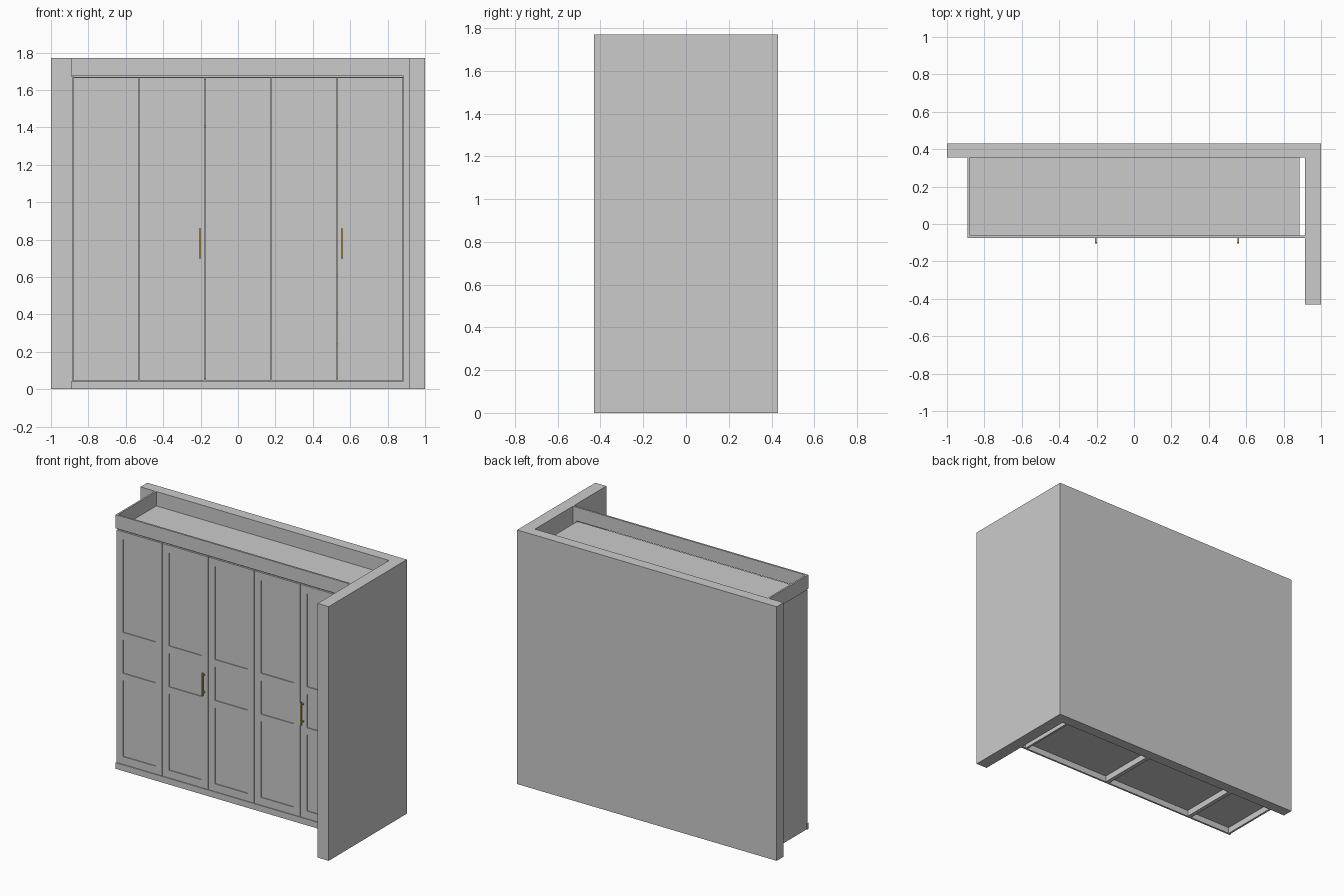
import bpy, bmesh
from mathutils import Vector

if "Cube" in bpy.data.objects:
    bpy.data.objects.remove(bpy.data.objects["Cube"])


def add_box(bm, x0, x1, y0, y1, z0, z1):
    v = bmesh.ops.create_cube(bm, size=1)["verts"]
    for p in v:
        p.co = Vector(((x0 + x1) / 2 + p.co.x * (x1 - x0),
                       (y0 + y1) / 2 + p.co.y * (y1 - y0),
                       (z0 + z1) / 2 + p.co.z * (z1 - z0)))


def finish(name, bm, mat=None):
    me = bpy.data.meshes.new(name)
    bm.to_mesh(me)
    bm.free()
    ob = bpy.data.objects.new(name, me)
    bpy.context.collection.objects.link(ob)
    if mat:
        me.materials.append(mat)
    return ob


def boxes(name, items, mat=None):
    bm = bmesh.new()
    for b in items:
        add_box(bm, *b)
    return finish(name, bm, mat)


def prism(name, pts, to_3d, offset):
    bm = bmesh.new()
    f = bm.faces.new([bm.verts.new(to_3d(a, b)) for a, b in pts])
    r = bmesh.ops.extrude_face_region(bm, geom=[f])
    bmesh.ops.translate(bm, vec=offset,
                        verts=[g for g in r["geom"] if isinstance(g, bmesh.types.BMVert)])
    bmesh.ops.recalc_face_normals(bm, faces=bm.faces)
    return finish(name, bm)


H = 1.77
FRONT, CARCASS, WALL = -0.075, -0.062, 0.355

# L-shaped room corner
prism("corner_walls",
      [(-1, 0.43), (-1, WALL), (0.915, WALL), (0.915, -0.43), (1, -0.43), (1, 0.43)],
      lambda x, y: (x, y, 0), (0, 0, H))

# Fascia, right filler and plinth as one frame around the doors
prism("front_surround",
      [(-0.89, H), (-0.89, 1.675), (0.886, 1.675), (0.886, 0.043), (-0.89, 0.043),
       (-0.89, 0), (0.915, 0), (0.915, H)],
      lambda x, z: (x, FRONT, z), (0, CARCASS - FRONT, 0))

# Cornice return along the left side
boxes("side_cornice", [(-0.89, -0.878, CARCASS, WALL, 1.67, H)])

# Three carcasses: one single, two double
T = 0.014
bays = [("left", -0.885, -0.531, []),
        ("middle", -0.531, 0.178, [1.40]),
        ("right", 0.178, 0.885, [0.23, 0.40, 0.60, 1.40])]
for name, a, b, shelves in bays:
    boxes(name + "_carcass", [
        (a, a + T, CARCASS, WALL, 0, 1.67),
        (b - T, b, CARCASS, WALL, 0, 1.67),
        (a + T, b - T, CARCASS, WALL, 1.67 - T, 1.67),
        (a + T, b - T, CARCASS, WALL, 0.043, 0.043 + T),
        (a + T, b - T, WALL - 0.006, WALL, 0.043 + T, 1.67 - T)])
    if shelves:
        boxes(name + "_shelves", [(a + T, b - T, -0.04, WALL - 0.006, z, z + T)
                                  for z in shelves])

# Five framed doors with three recessed panels each
STILE = 0.05
PANELS = [(0.10, 0.63), (0.68, 0.913), (0.965, 1.613)]
rails = [0.046] + [z for p in PANELS for z in p] + [1.666]
edges = [-0.885, -0.531, -0.177, 0.178, 0.531, 0.885]
for i in range(5):
    a, b = edges[i] + 0.002, edges[i + 1] - 0.002
    parts = [(a, a + STILE, FRONT, CARCASS, rails[0], rails[-1]),
             (b - STILE, b, FRONT, CARCASS, rails[0], rails[-1])]
    parts += [(a + STILE, b - STILE, FRONT, CARCASS, rails[k], rails[k + 1])
              for k in range(0, 8, 2)]
    parts += [(a + STILE, b - STILE, FRONT + 0.006, CARCASS, z0, z1) for z0, z1 in PANELS]
    boxes("door_%d" % (i + 1), parts)

# Brass bar handles on two posts
brass = bpy.data.materials.new("brass")
brass.diffuse_color = (0.62, 0.42, 0.12, 1)
brass.use_nodes = True
brass.node_tree.nodes["Principled BSDF"].inputs["Base Color"].default_value = brass.diffuse_color
for n, x in (("left_handle", -0.204), ("right_handle", 0.557)):
    boxes(n, [(x - 0.005, x + 0.005, -0.104, -0.096, 0.70, 0.86)] +
          [(x - 0.004, x + 0.004, -0.096, FRONT, z - 0.004, z + 0.004)
           for z in (0.72, 0.84)], brass)
